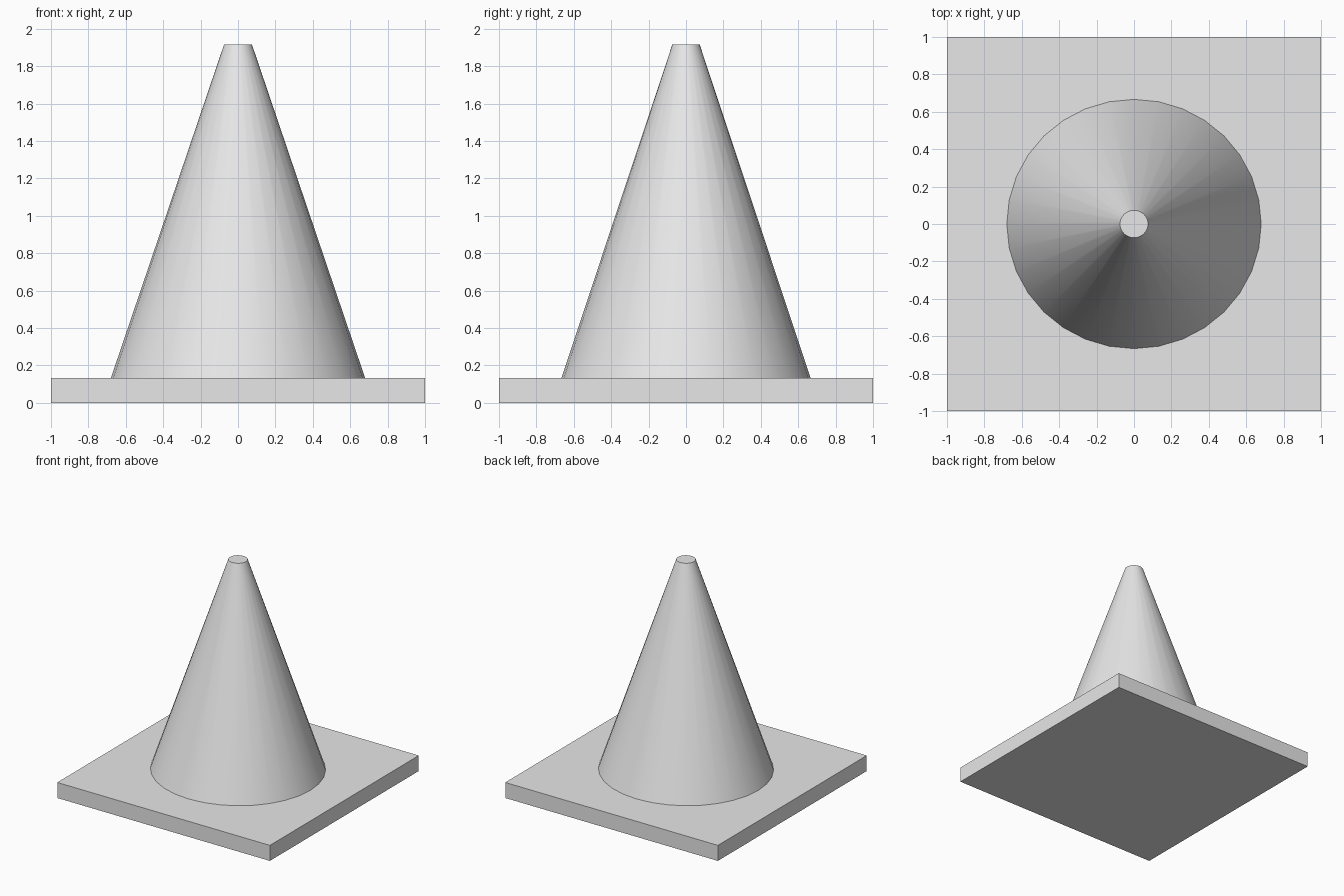
import bpy
import math

default_cube = bpy.data.objects.get("Cube")
if default_cube:
    bpy.data.objects.remove(default_cube, do_unlink=True)

BASE_HEIGHT = 0.132
TOP_HEIGHT = 1.915

# One plain grey for the whole model
grey = bpy.data.materials.new("plain_grey")
grey.use_nodes = True
colour = (0.8, 0.8, 0.8, 1)
grey.diffuse_color = colour
grey.node_tree.nodes["Principled BSDF"].inputs["Base Color"].default_value = colour


def finish(name, scale):
    """Name the active part, apply its scale and give it the grey."""
    part = bpy.context.object
    part.name = name
    part.scale = scale
    bpy.ops.object.transform_apply(location=False, rotation=False, scale=True)
    part.data.materials.append(grey)
    return part


# Square base slab
bpy.ops.mesh.primitive_cube_add(size=1, location=(0, 0, BASE_HEIGHT / 2))
finish("base_slab", (2, 2, BASE_HEIGHT))

# Tapered body, very slightly narrower from front to back
bpy.ops.mesh.primitive_cone_add(
    vertices=32, radius1=0.68, radius2=0.075, depth=TOP_HEIGHT - BASE_HEIGHT,
    location=(0, 0, (BASE_HEIGHT + TOP_HEIGHT) / 2))
finish("cone_body", (1, 0.98, 1))
bpy.ops.object.shade_smooth_by_angle(angle=math.radians(30))
